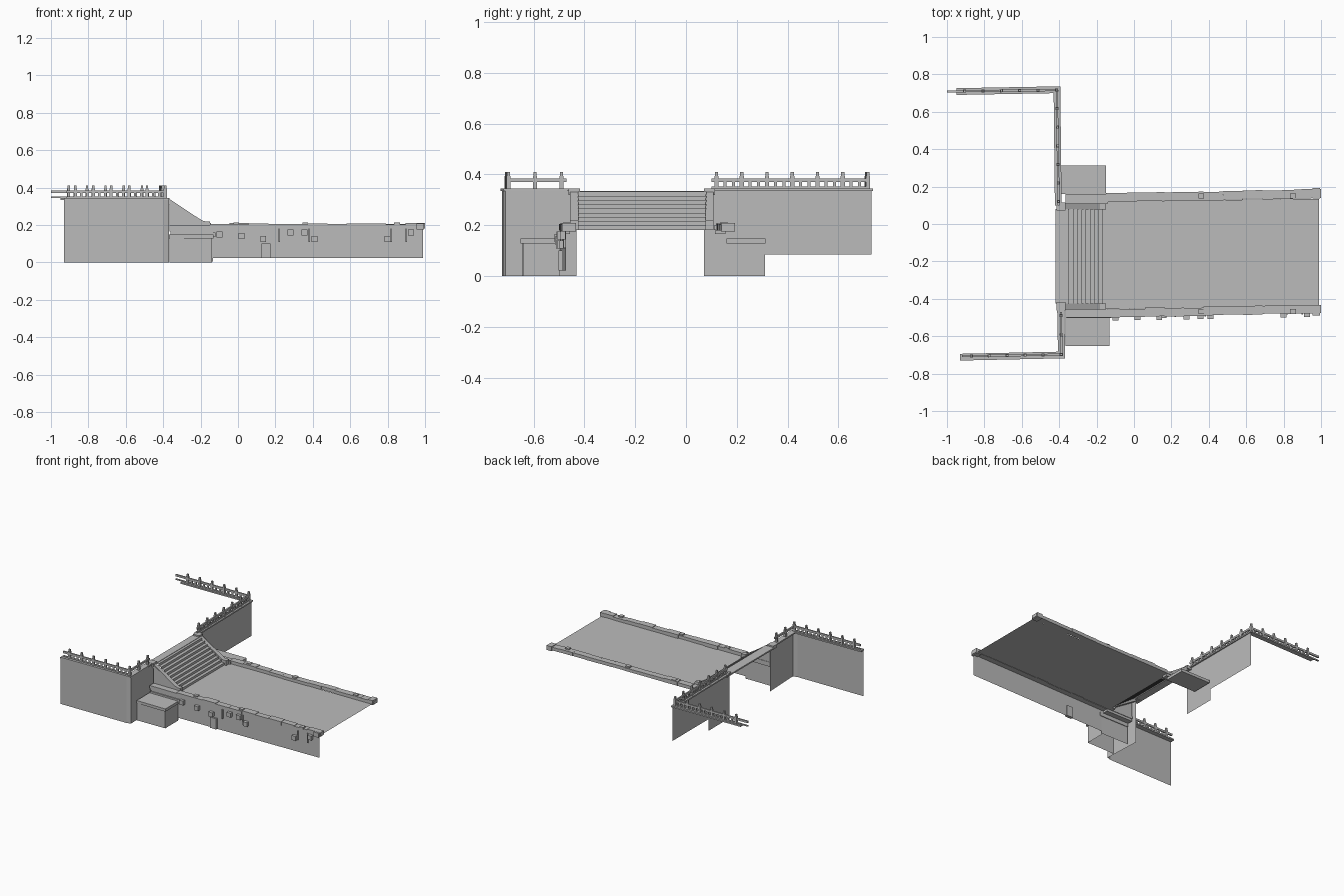
import bpy, random
from mathutils import Vector

random.seed(4)
old = bpy.data.objects.get("Cube")
if old:
    bpy.data.objects.remove(old, do_unlink=True)

stone = bpy.data.materials.new("grey stone")
stone.use_nodes = True
GREY = (0.5, 0.5, 0.5, 1)
stone.diffuse_color = GREY
stone.node_tree.nodes["Principled BSDF"].inputs["Base Color"].default_value = GREY


def make(name, verts, faces):
    mesh = bpy.data.meshes.new(name)
    mesh.from_pydata(verts, [], faces)
    mesh.materials.append(stone)
    obj = bpy.data.objects.new(name, mesh)
    bpy.context.collection.objects.link(obj)
    return obj


BOX = [(0, 1, 2, 3), (7, 6, 5, 4), (0, 4, 5, 1), (1, 5, 6, 2), (2, 6, 7, 3), (3, 7, 4, 0)]


def beam(name, a, b, width, height):
    """Bar from a to b (bottom centre line), horizontal width, vertical height."""
    a, b = Vector(a), Vector(b)
    d = b - a
    side = Vector((-d.y, d.x, 0)).normalized() * width / 2
    up = Vector((0, 0, height))
    low = [a + side, b + side, b - side, a - side]
    return make(name, low + [p + up for p in low], BOX)


def box(name, x, y, z):
    return beam(name, (x[0], sum(y) / 2, z[0]), (x[1], sum(y) / 2, z[0]),
                y[1] - y[0], z[1] - z[0])


def panel(name, *points):
    return make(name, points, [tuple(range(len(points)))])


def wall(name, a, b, z0, z1):
    return panel(name, (*a, z0), (*b, z0), (*b, z1), (*a, z1))


# Tall retaining walls
wall("front_quay_wall", (-0.93, -0.725), (-0.4, -0.72), 0, 0.335)
wall("front_corner_wall", (-0.4, -0.72), (-0.368, -0.71), 0, 0.335)
wall("front_cross_wall", (-0.368, -0.71), (-0.38, -0.43), 0, 0.335)
wall("back_cross_wall", (-0.4, 0.31), (-0.4, 0.73), 0.085, 0.335)
wall("back_lower_wall", (-0.4, 0.07), (-0.4, 0.31), 0, 0.335)

# Coping on the tall walls
beam("front_coping", (-0.93, -0.712, 0.334), (-0.37, -0.7, 0.334), 0.036, 0.01)
beam("front_cross_coping", (-0.387, -0.71, 0.334), (-0.392, -0.44, 0.334), 0.038, 0.01)
beam("back_coping", (-0.95, 0.708, 0.334), (-0.4, 0.718, 0.334), 0.036, 0.01)
beam("back_cross_coping", (-0.412, 0.735, 0.334), (-0.405, 0.1, 0.334), 0.036, 0.01)


# Railings: posts, rails and small balusters
def railing(name, a, b, start, end, posts, fill):
    a, b = Vector((*a, 0.344)), Vector((*b, 0.344))
    along = (b - a).normalized()
    up = Vector((0, 0, 1))
    top = 0.026
    beam(name + "_top_rail", a + along * start + up * top,
         b + along * end + up * top, 0.011, 0.014)
    if fill:
        beam(name + "_low_rail", a + along * start, b + along * end, 0.009, 0.008)
    for i in range(posts):
        p = a.lerp(b, i / (posts - 1))
        beam(name + "_post", p - along * 0.008, p + along * 0.008, 0.016, 0.05)
        beam(name + "_post_cap", p - along * 0.006 + up * 0.05,
             p + along * 0.006 + up * 0.05, 0.012, 0.016)
        if fill and i < posts - 1:
            q = a.lerp(b, (i + 1) / (posts - 1))
            for t in (0.33, 0.67):
                c = p.lerp(q, t)
                beam(name + "_baluster", c - along * 0.006, c + along * 0.006, 0.008, 0.027)


railing("front_railing", (-0.87, -0.706), (-0.39, -0.698), -0.05, 0, 6, True)
railing("front_cross_railing", (-0.388, -0.698), (-0.39, -0.49), 0, 0.02, 3, False)
railing("back_railing", (-0.905, 0.71), (-0.415, 0.716), -0.095, 0, 6, True)
railing("back_cross_railing", (-0.413, 0.716), (-0.403, 0.12), 0, 0.02, 7, True)

# Deck and its outer wall
panel("deck", (-0.17, -0.455, 0.182), (0.99, -0.44, 0.182),
      (0.99, 0.135, 0.182), (-0.17, 0.12, 0.182))
wall("deck_front_wall", (-0.36, -0.495), (-0.135, -0.495), 0.005, 0.185)
wall("deck_long_wall", (-0.135, -0.495), (0.99, -0.472), 0.022, 0.185)


# Uneven curb stones along both deck edges
def curb(name, x0, x1, y0, y1, width, count):
    for i in range(count):
        s, t = i / count, (i + 1) / count
        jog = random.uniform(-0.003, 0.003)
        beam(name, (x0 + (x1 - x0) * s, y0 + (y1 - y0) * s + jog, 0.18),
             (x0 + (x1 - x0) * t, y0 + (y1 - y0) * t + jog, 0.18),
             width + random.uniform(-0.004, 0.004), random.uniform(0.022, 0.03))


curb("front_curb", -0.15, 1.0, -0.477, -0.455, 0.046, 11)
curb("back_curb", -0.15, 1.0, 0.139, 0.163, 0.046, 11)
for x in (-0.01, 0.36, 0.85):
    for y in (-0.468, 0.15):
        box("curb_knob", (x - 0.015, x + 0.015), (y - 0.014, y + 0.014), (0.2, 0.213))
for y in (-0.46, 0.165):
    box("curb_end_stone", (0.955, 0.995), (y - 0.028, y + 0.028), (0.175, 0.208))

# Blocks, slits and pilaster on the long wall
for x, z in ((-0.1, 0.15), (0.02, 0.14), (0.135, 0.125), (0.28, 0.16),
             (0.355, 0.16), (0.41, 0.125), (0.8, 0.125), (0.925, 0.16)):
    y = -0.493 + 0.02 * x
    box("wall_block", (x - 0.016, x + 0.016), (y - 0.022, y), (z - 0.016, z + 0.016))
for x in (0.22, 0.38, 0.82, 0.9):
    y = -0.493 + 0.02 * x
    box("wall_strip", (x - 0.004, x + 0.004), (y - 0.008, y), (0.11, 0.18))
box("wall_pilaster", (0.125, 0.175), (-0.502, -0.48), (0.022, 0.1))

# Ledges beside the stair foot
for name, y in (("front", (-0.5, -0.452)), ("back", (0.11, 0.16))):
    box(name + "_stair_ledge", (-0.365, -0.14), y, (0.182, 0.2))
    box(name + "_ledge_lip", (-0.365, -0.15), (y[0] + 0.004, y[1] - 0.004), (0.165, 0.182))
box("front_ledge_moulding", (-0.36, -0.12), (-0.503, -0.49), (0.135, 0.16))

# Stair as a folded sheet of treads and risers
STEPS = 9
profile = []
for i in range(STEPS):
    x = -0.165 - 0.205 * i / STEPS
    profile += [(x, 0.182 + 0.15 * i / STEPS), (x, 0.182 + 0.15 * (i + 1) / STEPS)]
profile.append((-0.37, 0.332))
verts = [(x, y, z) for x, z in profile for y in (-0.425, 0.08)]
make("stair", verts, [(2 * i, 2 * i + 1, 2 * i + 3, 2 * i + 2)
                      for i in range(len(profile) - 1)])
box("stair_landing", (-0.42, -0.365), (-0.425, 0.08), (0.325, 0.335))

# Sloped stringers, their side panels and head stones
for name, y, face in (("front", -0.44, -0.455), ("back", 0.093, 0.106)):
    beam(name + "_stringer", (-0.38, y, 0.315), (-0.17, y, 0.185), 0.032, 0.026)
    box(name + "_stringer_foot", (-0.195, -0.15), (y - 0.016, y + 0.016), (0.182, 0.218))
    box(name + "_head_stone", (-0.415, -0.365), (y - 0.022, y + 0.022), (0.32, 0.345))
    panel(name + "_stair_side", (-0.365, face, 0.182), (-0.145, face, 0.182),
          (-0.145, face, 0.21), (-0.195, face, 0.225), (-0.365, face, 0.338))

# Low plinth in front, with open inside, and the slab at the back
wall("plinth_front", (-0.365, -0.645), (-0.14, -0.642), 0, 0.13)
wall("plinth_end", (-0.14, -0.642), (-0.14, -0.495), 0, 0.13)
box("plinth_slab", (-0.365, -0.132), (-0.652, -0.5), (0.128, 0.148))
box("back_slab", (-0.39, -0.15), (0.16, 0.313), (0.128, 0.148))
